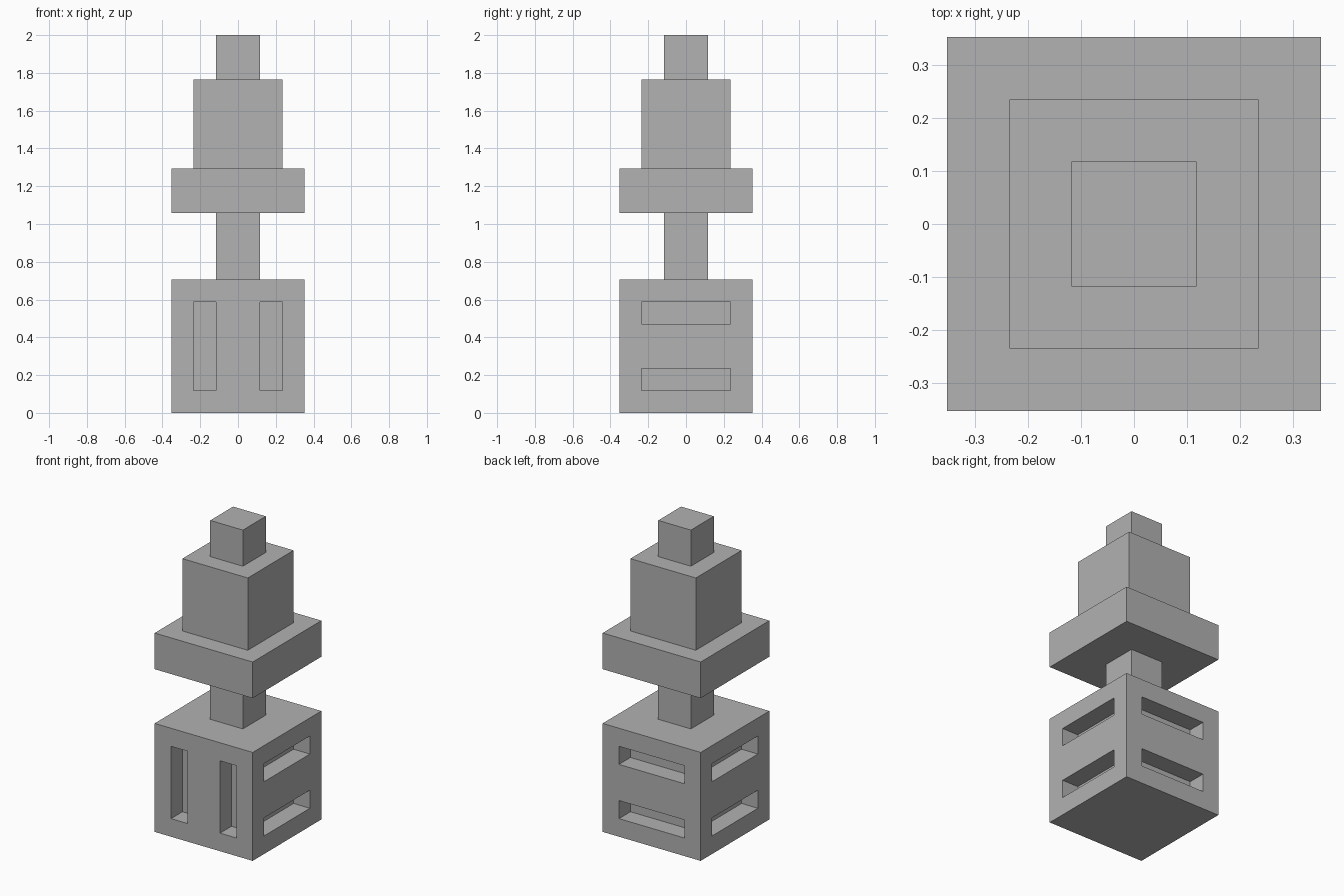
import bpy
import bmesh
from mathutils import Matrix, Vector

U = 2 / 17  # one module of the stacked blocks

default = bpy.data.objects.get("Cube")
if default:
    bpy.data.objects.remove(default, do_unlink=True)

grey = bpy.data.materials.new("plain grey")
grey.use_nodes = True
colour = (0.445, 0.445, 0.445, 1)
grey.diffuse_color = colour
grey.node_tree.nodes["Principled BSDF"].inputs["Base Color"].default_value = colour


def add_box(bm, low, high):
    """Add a box between two corners given in modules."""
    low, high = Vector(low) * U, Vector(high) * U
    size = Matrix.Diagonal((high - low).to_4d())
    bmesh.ops.create_cube(bm, size=1, matrix=Matrix.Translation((low + high) / 2) @ size)


def make_object(name, bm):
    mesh = bpy.data.meshes.new(name)
    bm.to_mesh(mesh)
    bm.free()
    mesh.materials.append(grey)
    obj = bpy.data.objects.new(name, mesh)
    bpy.context.scene.collection.objects.link(obj)
    return obj


def block(name, half, bottom, top):
    bm = bmesh.new()
    add_box(bm, (-half, -half, bottom), (half, half, top))
    return make_object(name, bm)


# Stack of square blocks
base = block("base", 3, 0, 6)
block("neck", 1, 6, 9)
block("collar", 3, 9, 11)
block("body", 2, 11, 15)
block("cap", 1, 15, 17)

# Recessed slots: upright on the front, level on the other three sides
bm = bmesh.new()
for x in (-2, 1):
    add_box(bm, (x, -4, 1), (x + 1, -2, 5))
for z in (1, 4):
    add_box(bm, (-2, 2, z), (2, 4, z + 1))
    for x in (-4, 2):
        add_box(bm, (x, -2, z), (x + 2, 2, z + 1))
cutter = make_object("slot_cutter", bm)
cutter.hide_render = True
cutter.hide_viewport = True
cutter.display_type = "WIRE"

cut = base.modifiers.new("slots", "BOOLEAN")
cut.operation = "DIFFERENCE"
cut.solver = "EXACT"
cut.object = cutter
